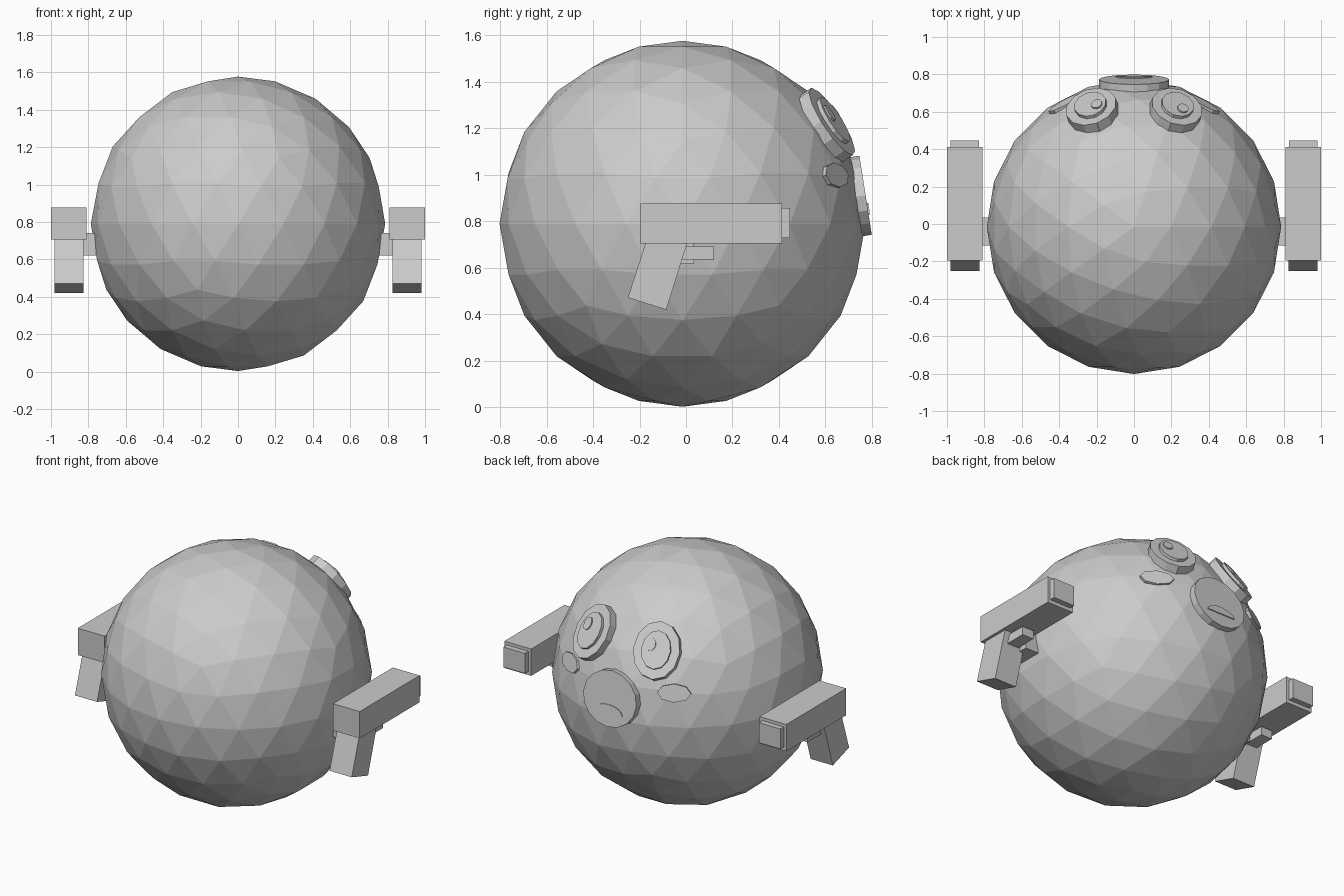
import bpy, bmesh, math
from mathutils import Vector, Matrix

if "Cube" in bpy.data.objects:
    bpy.data.objects.remove(bpy.data.objects["Cube"])

CENTER = Vector((0, -0.015, 0.79))
grey = bpy.data.materials.new("mid_grey")
grey.diffuse_color = (0.6, 0.6, 0.6, 1)
grey.use_nodes = True
grey.node_tree.nodes["Principled BSDF"].inputs["Base Color"].default_value = grey.diffuse_color


def finish(name, bm):
    bmesh.ops.recalc_face_normals(bm, faces=bm.faces)
    mesh = bpy.data.meshes.new(name)
    bm.to_mesh(mesh)
    bm.free()
    mesh.materials.append(grey)
    ob = bpy.data.objects.new(name, mesh)
    bpy.context.collection.objects.link(ob)
    return ob


def prism(name, points, depth, matrix):
    """Extrude a 2D outline along local z, then place it."""
    bm = bmesh.new()
    face = bm.faces.new([bm.verts.new((x, y, 0)) for x, y in points])
    ext = bmesh.ops.extrude_face_region(bm, geom=[face])
    top = [v for v in ext["geom"] if isinstance(v, bmesh.types.BMVert)]
    bmesh.ops.translate(bm, verts=top, vec=(0, 0, depth))
    bm.transform(matrix)
    return finish(name, bm)


def box(name, x, y, z):
    pts = [(x[0], y[0]), (x[1], y[0]), (x[1], y[1]), (x[0], y[1])]
    return prism(name, pts, z[1] - z[0], Matrix.Translation((0, 0, z[0])))


def surface_frame(direction):
    """Local x sideways, y upwards, z straight out of the body."""
    n = Vector(direction).normalized()
    u = n.cross(Vector((0, 0, 1))).normalized()
    m = Matrix((u, u.cross(n), n)).transposed().to_4x4()
    # u, up, n is a mirrored triple; finish() fixes the normals
    return Matrix.Translation(CENTER) @ m


def oval(rx, ry, sides, cx=0, cy=0):
    return [(cx + rx * math.cos(2 * math.pi * i / sides),
             cy + ry * math.sin(2 * math.pi * i / sides)) for i in range(sides)]


def plate(name, frame, outline, bottom, top):
    prism(name, outline, top - bottom, frame @ Matrix.Translation((0, 0, bottom)))


# Faceted round body
bm = bmesh.new()
bmesh.ops.create_icosphere(bm, subdivisions=3, radius=0.787,
                           matrix=Matrix.Translation(CENTER))
finish("body", bm)

# Eyes and cheeks on the back (+y) side
for s, side in ((-1, "left"), (1, "right")):
    eye = surface_frame((s * 0.23, 0.643, 0.44))
    plate(side + "_eye", eye, oval(0.14, 0.173, 12), 0.75, 0.812)
    plate(side + "_iris", eye, oval(0.088, 0.115, 12), 0.80, 0.83)
    plate(side + "_eye_glint", eye, oval(0.03, 0.04, 10, 0.033, 0.03), 0.82, 0.838)
    cheek = surface_frame((s * 0.37, 0.665, 0.21))
    plate(side + "_cheek", cheek, oval(0.1, 0.055, 8), 0.75, 0.79)

# Snout with a downturned mouth
snout = surface_frame((0, 0.79, 0.123))
plate("snout", snout, oval(0.188, 0.172, 16), 0.745, 0.797)
arch = [(0.1 * math.cos(math.pi * i / 8), -0.085 + 0.05 * math.sin(math.pi * i / 8))
        for i in range(9)]
plate("mouth", snout, arch, 0.79, 0.803)

# Side blasters, each on a short arm
for s, side in ((-1, "left"), (1, "right")):
    def span(a, b):
        return tuple(sorted((s * a, s * b)))
    box(side + "_arm", span(0.7, 0.85), (-0.115, 0.035), (0.62, 0.74))
    box(side + "_barrel", span(0.81, 1.0), (-0.195, 0.412), (0.705, 0.877))
    box(side + "_muzzle", span(0.83, 0.982), (0.40, 0.447), (0.728, 0.857))
    box(side + "_trigger", span(0.865, 0.945), (-0.03, 0.12), (0.637, 0.692))
    # slanted grip: outline in the yz plane, extruded along x
    grip = [(-0.165, 0.735), (0.014, 0.735), (-0.085, 0.42), (-0.25, 0.472)]
    to_yz = Matrix(((0, 0, 1, span(0.825, 0.982)[0]), (1, 0, 0, 0),
                    (0, 1, 0, 0), (0, 0, 0, 1)))
    prism(side + "_grip", grip, 0.157, to_yz)
